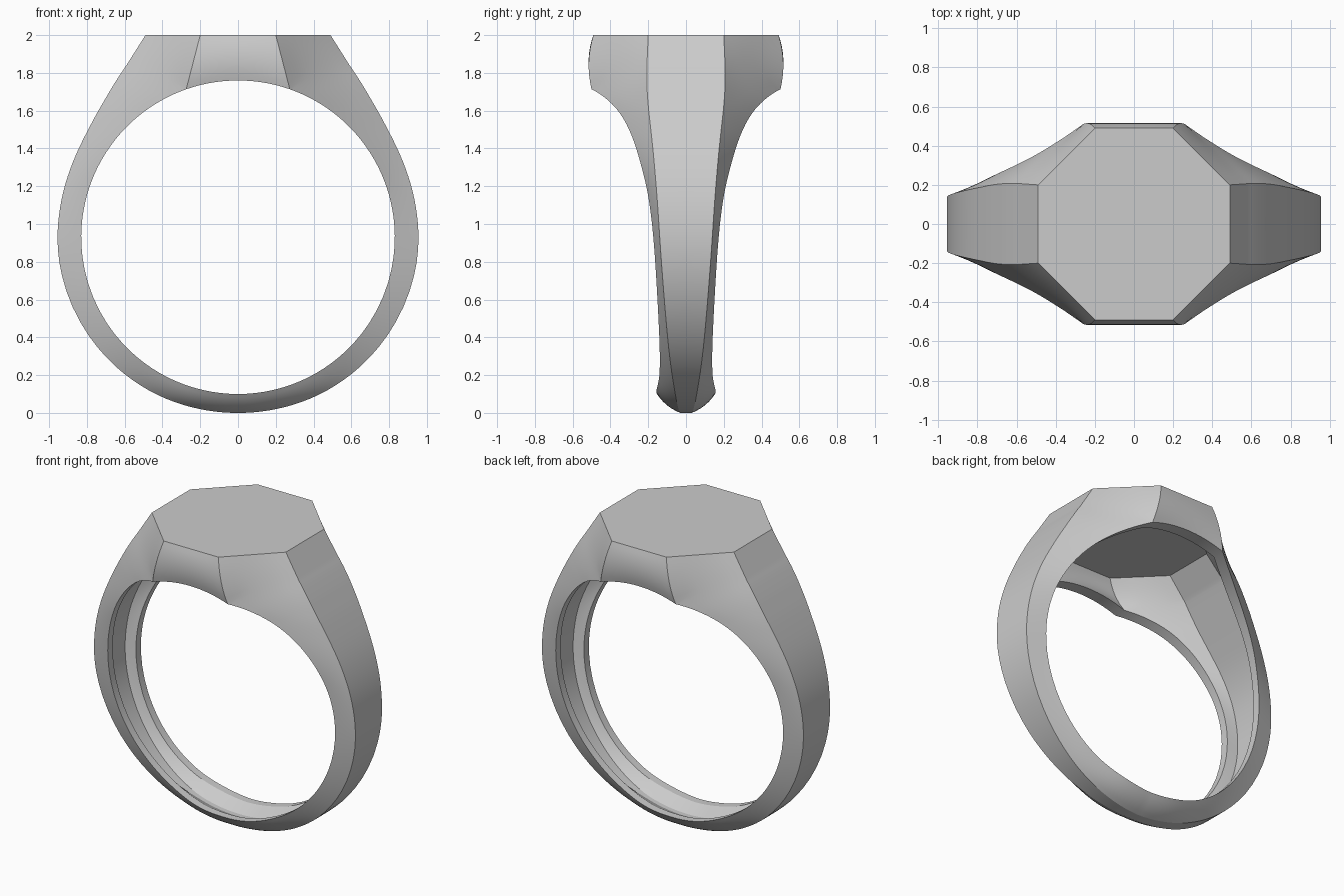
import bpy, bmesh
from math import sin, cos, sqrt, radians
from mathutils import Vector

cube = bpy.data.objects.get("Cube")
if cube:
    bpy.data.objects.remove(cube, do_unlink=True)

HOLE_RADIUS, HOLE_Z = 0.83, 0.93
HEAD_ROWS, STRIP_COLUMNS, SIDE_COLUMNS, STEPS = 8, 8, 6, 6

# Stations down one shoulder: outer angle, outer radius, outer half width,
# hole angle, hole half width (angles in degrees from the top of the ring)
STATIONS = [Vector(row) for row in (
    (33, 1.085, .207, 19.3, .5),
    (39, 1.043, .207, 27, .43),
    (46, 1.005, .2, 37, .355),
    (55, .975, .185, 48, .295),
    (66, .96, .168, 62, .24),
    (80, .955, .15, 77, .195),
    (98, .955, .13, 97, .165),
    (128, .945, .092, 128, .142),
    (150, .938, .06, 150, .14),
    (167, .932, .04, 167, .156),
    (180, .93, .03, 180, .153),
)]


def smooth_rows(points):
    """Resample the stations with a Catmull-Rom spline."""
    rows = []
    last = len(points) - 1
    for i in range(last):
        a, b = points[max(i - 1, 0)], points[i]
        c, d = points[i + 1], points[min(i + 2, last)]
        for k in range(STEPS):
            t = k / STEPS
            rows.append(b + (c - a) * (t / 2)
                        + (a * 2 - b * 5 + c * 4 - d) * (t * t / 2)
                        + (b * 3 - a - c * 3 + d) * (t ** 3 / 2))
    return rows + [points[last]]


def polar(angle, radius, y):
    angle = radians(angle)
    x = 0 if angle > 3.1415 else radius * sin(angle)
    return Vector((x, y, HOLE_Z + radius * cos(angle)))


def hole_height(x):
    return HOLE_Z + sqrt(HOLE_RADIUS ** 2 - x * x)


def ease(value, start, end):
    t = min(max((value - start) / (end - start), 0), 1)
    return t * t * (3 - 2 * t)


def add_face(bm, points):
    unique = [p for i, p in enumerate(points) if (p - points[i - 1]).length > 1e-6]
    if len(unique) > 2:
        bm.faces.new([bm.verts.new(p) for p in unique])


def add_grid(bm, rows):
    for upper, lower in zip(rows, rows[1:]):
        for i in range(len(upper) - 1):
            add_face(bm, (upper[i], upper[i + 1], lower[i + 1], lower[i]))


def relax(rows):
    """Soften the crease across the shoulder, keeping both long edges."""
    for _ in range(16):
        for j in range(1, HEAD_ROWS + 2 * STEPS):
            for k in range(1, SIDE_COLUMNS):
                t = k / SIDE_COLUMNS
                middle = (rows[j - 1][k] + rows[j + 1][k]) / 2
                rows[j][k] = rows[j][k].lerp(middle, 2 * t * (1 - t))


def add_skin(bm, wide, narrow, top, rim, wall, rounding):
    """Build a quarter of one skin and return its edge along the hole."""
    outer, inner, puff = [], [], []
    for angle, radius, y, hole_angle, hole_y in smooth_rows(STATIONS):
        thicken = 1 + .6 * (1 - ease(angle, 33, 80))
        outer.append(polar(angle, radius - wall * thicken, max(y - rim * .6, .015)))
        inner.append(polar(hole_angle, HOLE_RADIUS, hole_y - rim * thicken))
        puff.append(rounding * ease(angle, 135, 172))

    # Head rows run from the octagon down to the first station
    corner_a, corner_b = Vector((wide, narrow, top)), Vector((narrow, wide, top))
    head_a, head_b = [], []
    for j in range(HEAD_ROWS):
        t = j / HEAD_ROWS
        head_a.append(corner_a.lerp(outer[0], t))
        point = corner_b.lerp(inner[0], t)
        point.y += .08 * t * (1 - t)
        head_b.append(point)

    # Flat outer band and sloping side
    edge_a, edge_b = head_a + outer, head_b + inner
    puff = [0] * HEAD_ROWS + puff
    add_grid(bm, [[Vector((p.x, 0, p.z)), p] for p in edge_a])
    side = []
    for a, b, bulge in zip(edge_a, edge_b, puff):
        row = []
        for k in range(SIDE_COLUMNS + 1):
            t = k / SIDE_COLUMNS
            radial = Vector((a.x, 0, a.z - HOLE_Z)).normalized()
            push = (radial + Vector((0, 1, 0))) * (bulge * 4 * t * (1 - t))
            row.append(a.lerp(b, t) + push)
        side.append(row)
    relax(side)
    add_grid(bm, side)

    # Centre strip of the head, ending on the curve of the hole
    strip = []
    end = inner[0]
    for j, p in enumerate(head_b + [end]):
        row = []
        for k in range(STRIP_COLUMNS + 1):
            x = p.x * k / STRIP_COLUMNS
            lift = hole_height(end.x * k / STRIP_COLUMNS) - end.z
            row.append(Vector((x, p.y, p.z + lift * j / HEAD_ROWS)))
        strip.append(row)
    add_grid(bm, strip)

    # Quarter of the flat octagon
    add_face(bm, [Vector((0, 0, top)), Vector((wide, 0, top))]
             + side[0] + strip[0][-2::-1])
    return strip[-1] + inner[1:]


bm = bmesh.new()
outside = add_skin(bm, .49, .2, 2, 0, 0, .009)
cavity = add_skin(bm, .425, .17, 1.9, .052, .055, 0)

# Rim that joins the two skins along the hole
add_grid(bm, [outside, cavity])

bmesh.ops.remove_doubles(bm, verts=bm.verts[:], dist=1e-5)
for axis in "XY":
    geometry = bm.verts[:] + bm.edges[:] + bm.faces[:]
    bmesh.ops.mirror(bm, geom=geometry, axis=axis, merge_dist=1e-5)
    bmesh.ops.remove_doubles(bm, verts=bm.verts[:], dist=1e-5)
centres = [v for v in bm.verts if abs(v.co.x) + abs(v.co.y) < 1e-4 and v.co.z > 1.8]
bmesh.ops.dissolve_verts(bm, verts=centres)
bmesh.ops.recalc_face_normals(bm, faces=bm.faces[:])

mesh = bpy.data.meshes.new("signet_ring")
bm.to_mesh(mesh)
bm.free()
ring = bpy.data.objects.new("signet_ring", mesh)
bpy.context.collection.objects.link(ring)

# Plain grey metal
colour = (.6, .6, .6, 1)
metal = bpy.data.materials.new("plain_grey")
metal.use_nodes = True
metal.diffuse_color = colour
for node in metal.node_tree.nodes:
    if node.type == "BSDF_PRINCIPLED":
        node.inputs["Base Color"].default_value = colour
mesh.materials.append(metal)

bpy.ops.object.select_all(action="DESELECT")
ring.select_set(True)
bpy.context.view_layer.objects.active = ring
bpy.ops.object.shade_smooth_by_angle(angle=radians(22))
